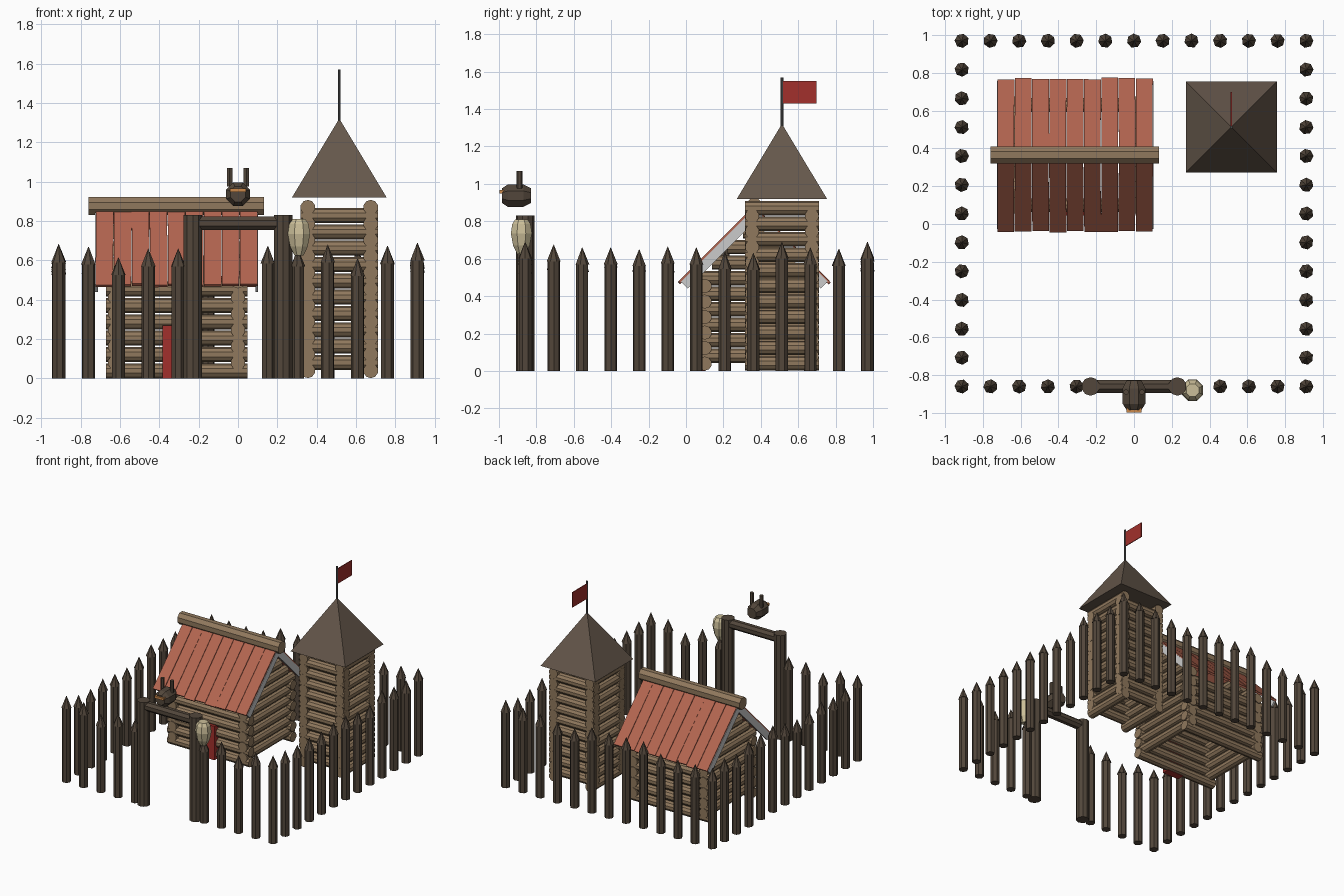
import bpy, bmesh, math, random
from mathutils import Matrix, Vector

if "Cube" in bpy.data.objects:
    bpy.data.objects.remove(bpy.data.objects["Cube"])

random.seed(4)


def mat(name, r, g, b):
    m = bpy.data.materials.new(name)
    m.diffuse_color = (r, g, b, 1)
    m.use_nodes = True
    m.node_tree.nodes["Principled BSDF"].inputs["Base Color"].default_value = m.diffuse_color
    return m


LOG = mat("log", .28, .19, .11)
DARK = mat("dark_wood", .085, .062, .043)
SHINGLE = mat("tower_roof", .13, .095, .07)
PLANK = mat("roof_plank", .45, .13, .08)
RED = mat("red", .36, .03, .025)
GLOW = mat("lantern_pale", .6, .52, .32)
EYE = mat("eye_orange", .6, .25, .07)
METAL = mat("pole_metal", .1, .1, .1)


def finish(bm, name, material=None):
    me = bpy.data.meshes.new(name)
    bm.to_mesh(me)
    bm.free()
    ob = bpy.data.objects.new(name, me)
    bpy.context.collection.objects.link(ob)
    if material:
        me.materials.append(material)
    return ob


def rod(bm, a, b, r, r2=None, n=10, spin=0.0):
    """Cylinder or cone between two points."""
    a, b = Vector(a), Vector(b)
    d = b - a
    rot = d.to_track_quat('Z', 'Y').to_matrix().to_4x4()
    m = Matrix.Translation((a + b) / 2) @ rot @ Matrix.Rotation(spin, 4, 'Z')
    bmesh.ops.create_cone(bm, cap_ends=True, segments=n, radius1=r,
                          radius2=r if r2 is None else r2, depth=d.length, matrix=m)


def box(bm, c, s, rx=0.0, rz=0.0):
    m = (Matrix.Translation(c) @ Matrix.Rotation(rx, 4, 'X')
         @ Matrix.Rotation(rz, 4, 'Z') @ Matrix.Diagonal((*s, 1)))
    bmesh.ops.create_cube(bm, size=1, matrix=m)


def loft(bm, profile, n, matrix):
    """Stack of (height, radius) rings about local z, capped at both ends."""
    rings = []
    for h, r in profile:
        rings.append([bm.verts.new(matrix @ Vector((
            r * math.cos((i + .5) * math.tau / n),
            r * math.sin((i + .5) * math.tau / n), h))) for i in range(n)])
    for lo, hi in zip(rings, rings[1:]):
        for i in range(n):
            j = (i + 1) % n
            bm.faces.new((lo[i], lo[j], hi[j], hi[i]))
    bm.faces.new(rings[0][::-1])
    bm.faces.new(rings[-1])
    bmesh.ops.recalc_face_normals(bm, faces=bm.faces)


# palisade: front row leaves a gap for the gate
P, S = .912, .152
front = {-6: .68, -5: .67, -4: .615, -3: .66, -2: .66, 2: .66, 3: .68, 4: .61, 5: .675, 6: .69}
right = [.675, .66, .66, .65, .665, .66, .635, .63, .69, .66, .65, .69]
stakes = [(i * S, -.86, h) for i, h in front.items()]
for k, h in enumerate(right):
    y = -.86 + (k + 1) * .1525
    stakes += [(P, y, h), (-P, y, random.uniform(.61, .69))]
stakes += [(i * S, .97, random.uniform(.61, .69)) for i in range(-5, 6)]
bm = bmesh.new()
for x, y, h in stakes:
    s = random.uniform(0, 6)
    rod(bm, (x, y, 0), (x, y, h - .09), .034, n=7, spin=s)
    rod(bm, (x, y, h - .09), (x, y, h), .038, .001, n=7, spin=s + .4)
finish(bm, "palisade_stakes", DARK)

# gate frame
bm = bmesh.new()
for sx in (-1, 1):
    rod(bm, (sx * .23, -.86, 0), (sx * .23, -.86, .83), .049)
rod(bm, (-.25, -.86, .79), (.25, -.86, .79), .037, n=8, spin=math.pi / 8)
finish(bm, "gate_frame", DARK)

# carved beast head above the gate
bm = bmesh.new()
loft(bm, [(-.985, .042), (-.952, .065), (-.87, .065), (-.828, .042)], 8,
     Matrix.Translation((0, 0, .937)) @ Matrix.Rotation(-math.pi / 2, 4, 'X'))
finish(bm, "carved_head", DARK)
bm = bmesh.new()
for sx in (-1, 1):
    rod(bm, (sx * .042, -.89, .975), (sx * .042, -.89, 1.07), .015, n=6)
finish(bm, "head_horns", DARK)
bm = bmesh.new()
box(bm, (0, -.985, .957), (.08, .025, .018))
finish(bm, "head_eye_band", EYE)

# lantern
bm = bmesh.new()
loft(bm, [(.625, .025), (.67, .048), (.735, .061), (.785, .053), (.81, .036)], 8,
     Matrix.Translation((.31, -.88, 0)))
finish(bm, "lantern", GLOW)

R, STEP = .038, .083


def log_pair(bm, axis, c, half, z, off):
    """Two parallel logs on opposite walls."""
    for s in (-1, 1):
        if axis == 'x':
            y = c[1] + s * off
            rod(bm, (c[0] - half, y, z), (c[0] + half, y, z), R)
        else:
            x = c[0] + s * off
            rod(bm, (x, c[1] - half, z), (x, c[1] + half, z), R)


# house walls with shrinking gable logs
H = (-.312, .365)
bm = bmesh.new()
for k in range(6):
    log_pair(bm, 'x', H, .36, .039 + k * STEP, .265)
for k in range(5):
    log_pair(bm, 'y', H, .305, .081 + k * STEP, .312)
for k in range(5, 9):
    z = .081 + k * STEP
    log_pair(bm, 'y', H, .805 - z, z, .312)
finish(bm, "house_log_walls", LOG)

# tower walls
T = (.515, .513)
bm = bmesh.new()
for k in range(11):
    log_pair(bm, 'y', T, .197, .04 + k * STEP, .16)
for k in range(10):
    log_pair(bm, 'x', T, .197, .0815 + k * STEP, .16)
finish(bm, "tower_log_walls", LOG)

# tower roof, pole and flag
bm = bmesh.new()
rod(bm, (*T, .92), (*T, 1.32), .241 * math.sqrt(2), 0.001, n=4, spin=math.pi / 4)
finish(bm, "tower_roof", SHINGLE)
bm = bmesh.new()
rod(bm, (*T, 1.28), (*T, 1.57), .007, n=8)
finish(bm, "flag_pole", METAL)
bm = bmesh.new()
box(bm, (T[0], T[1] + .093, 1.49), (.006, .186, .12))
finish(bm, "flag", RED)

# house roof: uneven planks, barge boards and ridge log
planks, boards = bmesh.new(), bmesh.new()
W = .825 / 9
for s in (-1, 1):
    for i in range(9):
        length = .565 + random.uniform(-.006, .006)
        d = length / 2 / math.sqrt(2)
        x = H[0] + (i - 4) * W
        box(planks, (x, H[1] + s * d, .872 - d + random.uniform(-.002, .002)),
            (W - .003, length, .016), -s * math.pi / 4, random.uniform(-.006, .006))
    for e in (-1, 1):
        box(boards, (H[0] + e * .407, H[1] + s * .185, .648),
            (.014, .535, .052), -s * math.pi / 4)
finish(planks, "roof_planks", PLANK)
finish(boards, "barge_boards")
bm = bmesh.new()
rod(bm, (-.76, H[1], .877), (.132, H[1], .877), .049, n=8, spin=math.pi / 8)
finish(bm, "ridge_log", LOG)

# door
bm = bmesh.new()
box(bm, (H[0], .075, .135), (.145, .06, .27))
finish(bm, "house_door", RED)
